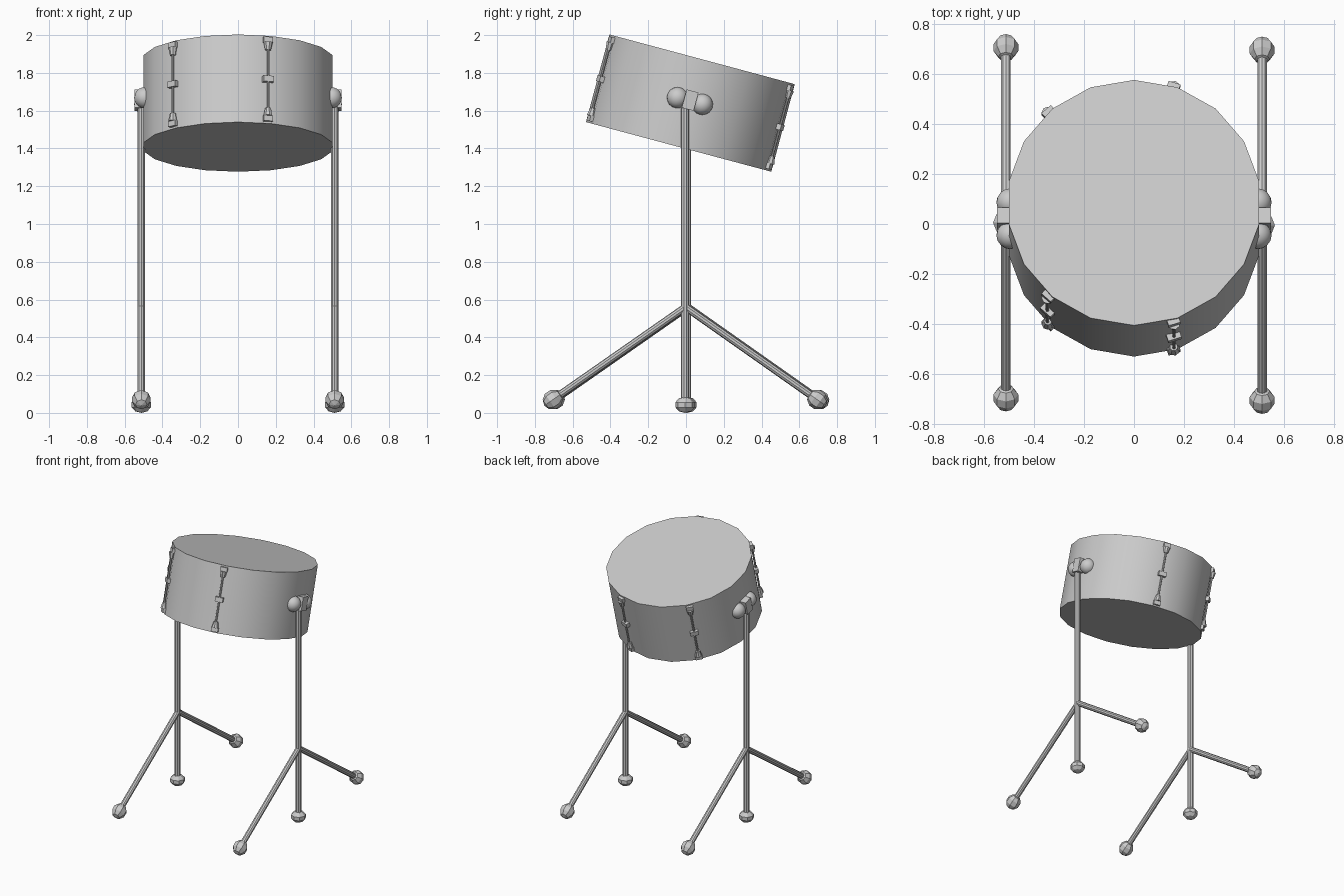
import bpy
import bmesh
from math import radians, pi
from mathutils import Matrix, Vector

cube = bpy.data.objects.get("Cube")
if cube:
    bpy.data.objects.remove(cube, do_unlink=True)

grey = bpy.data.materials.new("light grey")
grey.use_nodes = True
grey.diffuse_color = (0.6, 0.6, 0.6, 1)
grey.node_tree.nodes["Principled BSDF"].inputs["Base Color"].default_value = (0.6, 0.6, 0.6, 1)

TILT = Matrix.Translation((0, 0.023, 1.64)) @ Matrix.Rotation(radians(-15), 4, "X")


def finish(name, bm, smooth=True):
    mesh = bpy.data.meshes.new(name)
    bm.to_mesh(mesh)
    bm.free()
    mesh.materials.append(grey)
    obj = bpy.data.objects.new(name, mesh)
    bpy.context.collection.objects.link(obj)
    if smooth:
        bpy.ops.object.select_all(action="DESELECT")
        obj.select_set(True)
        bpy.context.view_layer.objects.active = obj
        bpy.ops.object.shade_smooth_by_angle(angle=radians(35))
    return obj


def along(a, b):
    """Frame centred between two points, with z running from a to b."""
    a, b = Vector(a), Vector(b)
    turn = (b - a).to_track_quat("Z", "Y").to_matrix().to_4x4()
    return Matrix.Translation((a + b) / 2) @ turn, (b - a).length


def cone(bm, matrix, r1, r2, depth, sides):
    bmesh.ops.create_cone(bm, cap_ends=True, segments=sides, radius1=r1,
                          radius2=r2, depth=depth, matrix=matrix)


def box(bm, matrix, size):
    bmesh.ops.create_cube(bm, size=1, matrix=matrix @ Matrix.Diagonal((*size, 1)))


def rod(name, a, b, radius):
    bm = bmesh.new()
    frame, length = along(a, b)
    cone(bm, frame, radius, radius, length, 10)
    finish(name, bm)


def foot(name, frame, radius, half_height):
    bm = bmesh.new()
    squash = Matrix.Diagonal((1, 1, half_height / radius, 1))
    bmesh.ops.create_uvsphere(bm, u_segments=8, v_segments=5, radius=radius,
                              matrix=frame @ squash)
    finish(name, bm, smooth=False)


# Tilted drum body with flat heads
bm = bmesh.new()
cone(bm, TILT, 0.508, 0.508, 0.48, 18)
finish("drum_body", bm)

# Tension lugs: end brackets, tapered ferrules, thin rod and middle block
for i, angle in enumerate((72, 132, -72, -132)):
    bm = bmesh.new()
    frame = TILT @ Matrix.Rotation(radians(angle), 4, "Z") @ Matrix.Translation((0.503, 0, 0))
    cone(bm, frame @ Matrix.Translation((0.014, 0, 0)), 0.007, 0.007, 0.42, 8)
    box(bm, frame @ Matrix.Translation((0.01, 0, 0)), (0.034, 0.056, 0.032))
    for flip in (Matrix.Identity(4), Matrix.Rotation(pi, 4, "X")):
        end = frame @ flip
        box(bm, end @ Matrix.Translation((0.008, 0, 0.215)), (0.028, 0.05, 0.03))
        cone(bm, end @ Matrix.Translation((0.012, 0, 0.18)), 0.016, 0.025, 0.042, 8)
    finish(f"tension_lug_{i + 1}", bm, smooth=False)

# Two stands, one on each side
for side, s in (("left", 1), ("right", -1)):
    x, y = 0.512 * s, -0.005 * s
    hub = (x, y + 0.003, 0.56)

    # Upright pole and its foot
    rod(f"{side}_pole", (x, y, 0.04), (x, y, 1.64), 0.022)
    foot(f"{side}_pole_foot", Matrix.Translation((x, y, 0.043)), 0.054, 0.043)

    # Splayed legs with feet
    for end, d in (("front", -1), ("back", 1)):
        tip = (x, y + 0.7 * d, 0.07)
        rod(f"{side}_{end}_leg", hub, tip, 0.02)
        frame, _ = along(hub, tip)
        frame.translation = tip
        foot(f"{side}_{end}_foot", frame, 0.052, 0.055)

    # Clamp block with a pin and two round knobs
    bm = bmesh.new()
    frame = TILT @ Matrix.Translation((0.5 * s, -0.005, 0.01))
    box(bm, frame @ Matrix.Translation((0.012 * s, 0, 0.005)), (0.07, 0.065, 0.1))
    cone(bm, frame @ Matrix.Rotation(pi / 2, 4, "X"), 0.03, 0.03, 0.14, 10)
    finish(f"{side}_clamp", bm)
    for end, d in (("front", -1), ("back", 1)):
        bm = bmesh.new()
        bmesh.ops.create_uvsphere(bm, u_segments=16, v_segments=10, radius=0.056,
                                  matrix=frame @ Matrix.Translation((-0.006 * s, 0.068 * d, 0)))
        finish(f"{side}_{end}_knob", bm)
